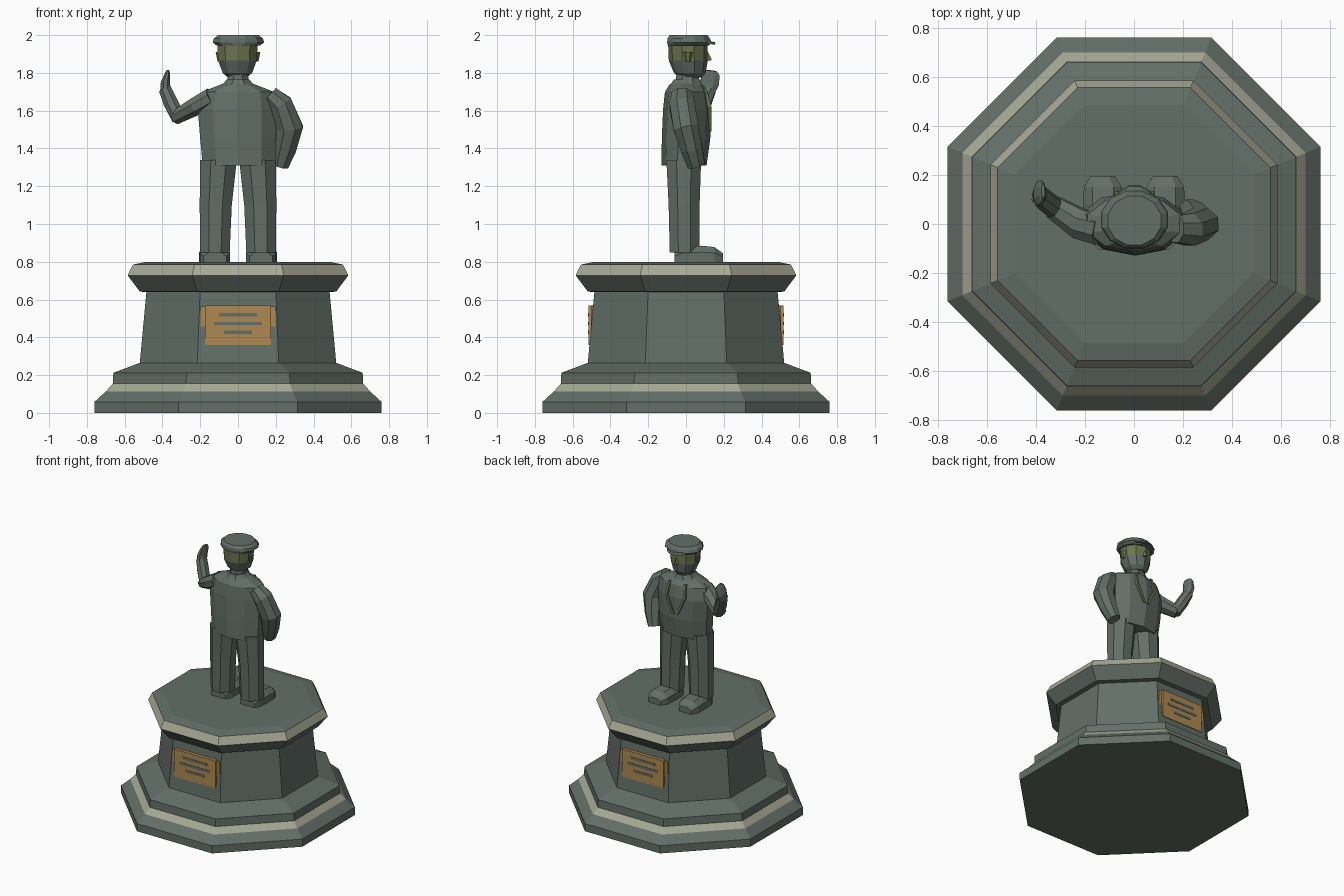
import bpy, bmesh
from math import sin, cos, pi
from mathutils import Vector

cube = bpy.data.objects.get("Cube")
if cube:
    bpy.data.objects.remove(cube)


def material(name, rgb):
    m = bpy.data.materials.new(name)
    m.use_nodes = True
    m.diffuse_color = (*rgb, 1)
    m.node_tree.nodes["Principled BSDF"].inputs["Base Color"].default_value = (*rgb, 1)
    return m


STONE = material("weathered grey green", (0.125, 0.16, 0.14))
TRIM = material("pale stone trim", (0.39, 0.40, 0.30))
FACE = material("olive patina", (0.15, 0.18, 0.075))
GOLD = material("bronze plaque", (0.42, 0.25, 0.08))


def finish(name, bm, mats):
    bmesh.ops.recalc_face_normals(bm, faces=bm.faces)
    mesh = bpy.data.meshes.new(name)
    bm.to_mesh(mesh)
    bm.free()
    for m in mats:
        mesh.materials.append(m)
    ob = bpy.data.objects.new(name, mesh)
    bpy.context.collection.objects.link(ob)
    return ob


def skin(name, rings, mats=(STONE,), bands=()):
    """Join rings of points; the bands listed take the second material."""
    bm = bmesh.new()
    loops = [[bm.verts.new(p) for p in ring] for ring in rings]
    n = len(loops[0])
    for k, (a, b) in enumerate(zip(loops, loops[1:])):
        for i in range(n):
            j = (i + 1) % n
            f = bm.faces.new((a[i], a[j], b[j], b[i]))
            f.material_index = int(k in bands)
    bm.faces.new(loops[0])
    bm.faces.new(loops[-1])
    return finish(name, bm, mats)


def stack(name, levels, sides=8, mats=(STONE,), bands=(), tilt=0):
    """Level rings: (x, y, z, half width, half depth); tilt lowers the +y side."""
    grow = 1 / cos(pi / sides)
    rings = []
    for x, y, z, rx, ry in levels:
        ring = []
        for i in range(sides):
            a = (2 * i + 1) * pi / sides
            dy = ry * grow * sin(a)
            ring.append((x + rx * grow * cos(a), y + dy, z - tilt * dy))
        rings.append(ring)
    return skin(name, rings, mats, bands)


def limb(name, path, sides=8):
    """Rings across a bent path: (point, radius along side, radius along front)."""
    pts = [Vector(p[0]) for p in path]
    rings = []
    for k, (_, ra, rb) in enumerate(path):
        t = (pts[min(k + 1, len(pts) - 1)] - pts[max(k - 1, 0)]).normalized()
        u = Vector((0, 1, 0)).cross(t).normalized()
        v = t.cross(u)
        rings.append([pts[k] + u * ra * cos((2 * i + 1) * pi / sides)
                      + v * rb * sin((2 * i + 1) * pi / sides) for i in range(sides)])
    return skin(name, rings)


def box(name, lo, hi, mat):
    bm = bmesh.new()
    bmesh.ops.create_cube(bm, size=1)
    lo, hi = Vector(lo), Vector(hi)
    for v in bm.verts:
        v.co = (lo + hi) / 2 + v.co * (hi - lo)
    return finish(name, bm, (mat,))


# Pedestal: one octagonal moulding with two pale bands
profile = [(0.76, 0), (0.76, 0.058), (0.70, 0.113), (0.663, 0.155), (0.66, 0.212),
           (0.52, 0.265), (0.485, 0.64), (0.52, 0.642), (0.584, 0.728),
           (0.556, 0.785), (0.485, 0.80)]
stack("pedestal", [(0, 0, z, r, r) for r, z in profile], mats=(STONE, TRIM), bands=(2, 8))

# Plaques on both main sides, with three raised bars
for side, label in ((-1, "front"), (1, "back")):
    def plate(name, half, z0, z1, depth, mat):
        ys = sorted((side * 0.47, side * depth))
        box(f"{label}_{name}", (-half, ys[0], z0), (half, ys[1], z1), mat)
    plate("plaque_backing", 0.198, 0.38, 0.562, 0.502, GOLD)
    plate("plaque", 0.174, 0.36, 0.568, 0.516, GOLD)
    for k, half in enumerate((0.1, 0.127, 0.075)):
        z = 0.52 - 0.047 * k
        plate(f"plaque_bar_{k + 1}", half, z - 0.009, z + 0.009, 0.519, STONE)

# Legs and shoes
for s, label in ((1, "left"), (-1, "right")):
    stack(f"{label}_leg", [(s * 0.122, -0.008, 0.85, 0.078, 0.078),
                           (s * 0.118, -0.01, 1.1, 0.085, 0.082),
                           (s * 0.103, -0.012, 1.34, 0.097, 0.092)])
    shoe = []
    for y, w, h in ((-0.06, 0.06, 0.05), (-0.02, 0.08, 0.075), (0.08, 0.082, 0.085),
                    (0.15, 0.078, 0.078), (0.195, 0.05, 0.045)):
        x = s * (0.122 + 0.03 * max(y, 0))
        shoe.append([(x - w, y, 0.80), (x + w, y, 0.80), (x + w, y, 0.80 + 0.6 * h),
                     (x + 0.55 * w, y, 0.80 + h), (x - 0.55 * w, y, 0.80 + h),
                     (x - w, y, 0.80 + 0.6 * h)])
    skin(f"{label}_shoe", shoe)

# Jacket and neck
stack("jacket", [(0.005, -0.01, 1.31, 0.192, 0.113), (0, 0, 1.45, 0.20, 0.122),
                 (-0.005, 0.005, 1.61, 0.208, 0.12), (0, 0.002, 1.70, 0.19, 0.108),
                 (0, 0, 1.735, 0.10, 0.085), (0, 0, 1.75, 0.058, 0.065)], sides=10)
stack("neck", [(0, 0.005, 1.72, 0.06, 0.065), (0, 0.01, 1.80, 0.052, 0.06)])
stack("collar", [(0, 0.003, 1.735, 0.085, 0.085), (0, 0.005, 1.765, 0.06, 0.07)])

# Lapel edges: thin olive strips forming a V on the chest
for s, label in ((1, "left"), (-1, "right")):
    path = [(0.065, 0.108, 1.715), (0.075, 0.135, 1.62), (0.015, 0.135, 1.49)]
    rings = [[(s * (x + dx), y + dy, z) for dx, dy in
              ((-0.009, -0.02), (0.009, -0.02), (0.009, 0), (-0.009, 0))] for x, y, z in path]
    skin(f"{label}_lapel_edge", rings, (FACE,))

# Head, with olive upper face, nose and ears
stack("head", [(-0.003, 0.025, 1.775, 0.05, 0.055), (-0.003, 0.02, 1.80, 0.078, 0.08),
               (-0.003, 0.012, 1.865, 0.102, 0.098), (-0.003, 0.01, 1.965, 0.108, 0.1)],
      sides=10, mats=(STONE, FACE), bands=(2,))
skin("nose", [[(-0.022, 0.10, 1.86), (0.022, 0.10, 1.86), (0, 0.137, 1.868)],
              [(-0.01, 0.10, 1.92), (0.01, 0.10, 1.92), (0, 0.112, 1.92)]], (FACE,))
for s, label in ((1, "left"), (-1, "right")):
    stack(f"{label}_ear", [(s * 0.1, 0.01, 1.86, 0.008, 0.012),
                           (s * 0.106, 0.01, 1.91, 0.012, 0.022)], sides=6, mats=(FACE,))

# Flat cap with a forward peak
stack("cap", [(0.002, 0.012, 1.945, 0.115, 0.108), (0.002, 0.018, 1.962, 0.136, 0.118),
              (0.002, 0.014, 1.982, 0.13, 0.112), (0.002, 0.014, 2.0, 0.108, 0.1)], sides=12)
stack("cap_peak", [(0.002, 0.07, 1.958, 0.088, 0.088), (0.002, 0.07, 1.972, 0.082, 0.082)],
      sides=12, tilt=0.1)

# Left arm rests at the hip
limb("left_arm", [((0.17, -0.02, 1.685), 0.05, 0.06), ((0.225, -0.022, 1.635), 0.068, 0.072),
                  ((0.272, 0.0, 1.51), 0.078, 0.072), ((0.25, 0.03, 1.40), 0.064, 0.062),
                  ((0.225, 0.055, 1.31), 0.046, 0.05)])

# Right arm is raised, ending in a flat hand
limb("right_upper_arm", [((-0.14, -0.02, 1.67), 0.055, 0.07), ((-0.22, 0.0, 1.625), 0.052, 0.066),
                         ((-0.33, 0.07, 1.565), 0.04, 0.05)])
limb("right_forearm", [((-0.315, 0.06, 1.56), 0.04, 0.045), ((-0.355, 0.09, 1.64), 0.042, 0.046),
                       ((-0.385, 0.115, 1.71), 0.036, 0.046)])
limb("right_hand", [((-0.383, 0.113, 1.695), 0.032, 0.042), ((-0.385, 0.125, 1.745), 0.026, 0.054),
                    ((-0.375, 0.132, 1.79), 0.016, 0.05), ((-0.37, 0.135, 1.812), 0.008, 0.03)])
